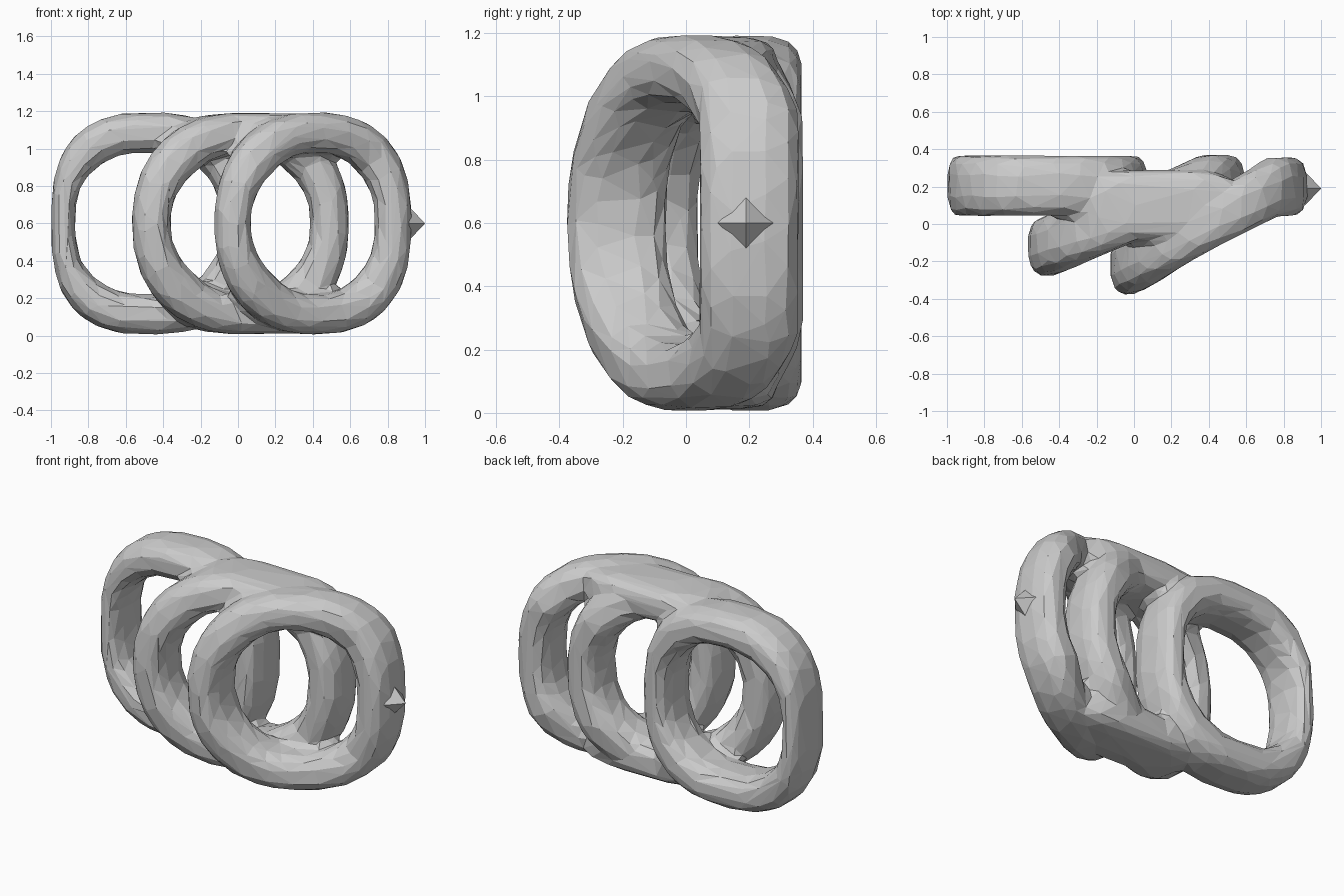
import bpy, bmesh, math
from mathutils import Vector, Matrix

if "Cube" in bpy.data.objects:
    bpy.data.objects.remove(bpy.data.objects["Cube"])


def spow(v, e):
    return math.copysign(abs(v) ** e, v)


def add_ring(bm, left, right, half_h, exps, t_left, t_right, t_top, depth, n=48, m=12):
    """Oval link: rounded section swept round an upright superellipse, skewed in y."""
    cx, rx = (left[0] + right[0]) / 2, (right[0] - left[0]) / 2
    rings = []
    for i in range(n):
        t = 2 * math.pi * i / n
        c, s = math.cos(t), math.sin(t)
        exp = exps[1] if c > 0 else exps[0]
        u, w = spow(c, 2 / exp), spow(s, 2 / exp)
        # outward direction from the superellipse gradient
        out = Vector((spow(u, exp - 1) / rx, 0, spow(w, exp - 1) / half_h)).normalized()
        side = t_right if c > 0 else t_left
        corner = math.sin(2 * t) ** 2 * 0.03
        thick = side * c * c + t_top * s * s + corner
        y = left[1] + (right[1] - left[1]) * min(1, (u + 1) / 1.82)
        centre = Vector((cx + rx * u, y, 0.6 + half_h * w)) - out * corner * 0.3
        row = []
        for j in range(m):
            p = 2 * math.pi * (j + 0.5) / m
            row.append(bm.verts.new(centre + out * spow(math.cos(p), 0.75) * thick / 2
                                    + Vector((0, spow(math.sin(p), 0.75) * depth / 2, 0))))
        rings.append(row)
    for i in range(n):
        r0, r1 = rings[i], rings[(i + 1) % n]
        for j in range(m):
            k = (j + 1) % m
            bm.faces.new((r0[j], r1[j], r1[k], r0[k]))


def make_object(name, bm):
    bmesh.ops.recalc_face_normals(bm, faces=bm.faces)
    mesh = bpy.data.meshes.new(name)
    bm.to_mesh(mesh)
    bm.free()
    obj = bpy.data.objects.new(name, mesh)
    bpy.context.collection.objects.link(obj)
    return obj


bm = bmesh.new()
# rounded webs that bridge the links along the top and bottom
for z in (0.115, 1.085):
    bmesh.ops.create_icosphere(bm, subdivisions=3, radius=1)
    for v in bm.verts:
        if abs(v.co.length - 1) < 1e-4 and not v.tag:
            p = [spow(a, 0.55) for a in v.co]
            v.co = Vector((0.14 + 0.42 * p[0], 0.1 + 0.19 * p[1], z + 0.105 * p[2]))
            v.tag = True
# back link, flat to the front
add_ring(bm, (-0.935, 0.205), (-0.01, 0.205), 0.487, (2.7, 2.6), 0.13, 0.17, 0.22, 0.33)
# middle link, turned
add_ring(bm, (-0.465, -0.12), (0.49, 0.215), 0.485, (2.2, 2.3), 0.21, 0.21, 0.22, 0.32)
# front link, turned further
add_ring(bm, (-0.03, -0.22), (0.83, 0.2), 0.487, (2.2, 2.5), 0.2, 0.2, 0.22, 0.32)
links = make_object("linked_rings", bm)

# fuse the links and facet the surface
rm = links.modifiers.new("fuse", 'REMESH')
rm.mode = 'VOXEL'
rm.voxel_size = 0.025
sm = links.modifiers.new("soften", 'SMOOTH')
sm.factor, sm.iterations = 0.5, 3
dec = links.modifiers.new("facet", 'DECIMATE')
dec.ratio = 0.06

# small pointed stud on the right side
bm = bmesh.new()
tip = bm.verts.new((1.0, 0.19, 0.6))
base = [bm.verts.new((0.915, 0.19 + 0.09 * math.cos(q), 0.6 + 0.09 * math.sin(q)))
        for q in [i * math.pi / 2 for i in range(4)]]
for i in range(4):
    bm.faces.new((base[i], base[(i + 1) % 4], tip))
bm.faces.new(base[::-1])
make_object("side_stud", bm)
